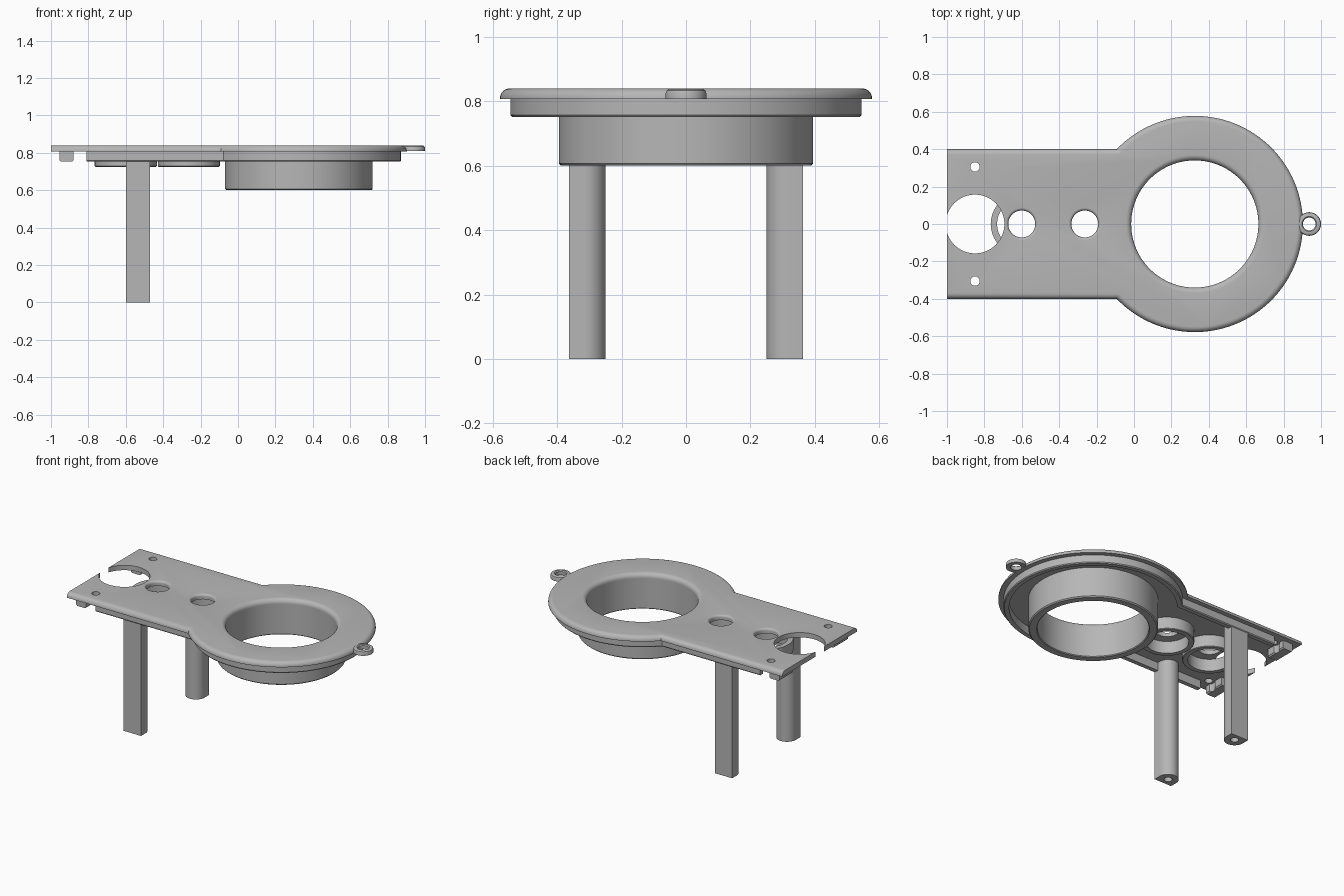
import bpy, bmesh
from math import sin, cos, pi, asin, radians, sqrt

if "Cube" in bpy.data.objects:
    bpy.data.objects.remove(bpy.data.objects["Cube"])

grey = bpy.data.materials.new("plain grey")
grey.use_nodes = True
grey.diffuse_color = (0.47, 0.47, 0.47, 1)
grey.node_tree.nodes["Principled BSDF"].inputs["Base Color"].default_value = grey.diffuse_color

TOP, UNDER, LIP = 0.84, 0.807, 0.752
RING_X, RING_R, HALF_W, END_X = 0.325, 0.578, 0.4, -1.0
FILLET = 0.03


def loft(bm, rings, wrap=False):
    """Skin closed rings of points; cap the ends or wrap back to the first."""
    rows = [[bm.verts.new(p) for p in ring] for ring in rings]
    n = len(rows[0])
    pairs = list(zip(rows, rows[1:])) + ([(rows[-1], rows[0])] if wrap else [])
    for a, b in pairs:
        for i in range(n):
            j = (i + 1) % n
            bm.faces.new((a[i], a[j], b[j], b[i]))
    if not wrap:
        bm.faces.new(rows[0][::-1])
        bm.faces.new(rows[-1])


def circle(x, y, r, z, n):
    return [(x + r * cos(2 * pi * i / n), y + r * sin(2 * pi * i / n), z) for i in range(n)]


def lathe(bm, x, y, profile, n=64, wrap=False):
    loft(bm, [circle(x, y, r, z, n) for r, z in profile], wrap)


def finish(bm, name, mirror=False):
    bmesh.ops.recalc_face_normals(bm, faces=bm.faces)
    mesh = bpy.data.meshes.new(name)
    bm.to_mesh(mesh)
    bm.free()
    mesh.materials.append(grey)
    ob = bpy.data.objects.new(name, mesh)
    bpy.context.collection.objects.link(ob)
    if mirror:
        mod = ob.modifiers.new("mirror", 'MIRROR')
        mod.use_axis = (False, True, False)
    return ob


def select(ob):
    bpy.ops.object.select_all(action='DESELECT')
    ob.select_set(True)
    bpy.context.view_layer.objects.active = ob


def smooth(ob):
    select(ob)
    bpy.ops.object.shade_smooth_by_angle(angle=radians(35))


def cut(ob, cutter):
    mod = ob.modifiers.new("holes", 'BOOLEAN')
    mod.object, mod.operation, mod.solver = cutter, 'DIFFERENCE', 'EXACT'
    select(ob)
    bpy.ops.object.modifier_apply(modifier=mod.name)
    bpy.data.objects.remove(cutter)


def outline(inset, z, x0, steps=96):
    """Keyhole outline: straight arm running into a round head."""
    r, w = RING_R - inset, HALF_W - inset
    start = pi - asin(w / r)
    arc = [-start + 2 * start * i / steps for i in range(steps + 1)]
    return ([(x0, -w, z)] + [(RING_X + r * cos(a), r * sin(a), z) for a in arc] + [(x0, w, z)])


def flared(r, f):
    """Hole profile with a rounded mouth at the top face."""
    bend = [(r + f - f * cos(a), TOP - f + f * sin(a)) for a in [pi / 2 * i / 6 for i in range(7)]]
    return [(r, UNDER - 0.1)] + bend + [(r + f, TOP + 0.05)]


# Top plate with rounded upper edge
bm = bmesh.new()
angles = [pi / 2 * i / 6 for i in range(7)]
loft(bm, [outline(0, UNDER, END_X)] +
     [outline(FILLET * (1 - cos(a)), TOP - FILLET + FILLET * sin(a), END_X) for a in angles])
plate = finish(bm, "top_plate")

# Holes through the plate
bm = bmesh.new()
lathe(bm, RING_X, 0, flared(0.34, 0.03), 96)
for x in (-0.6, -0.263):
    lathe(bm, x, 0, flared(0.072, 0.015))
lathe(bm, -0.85, 0, [(0.157, UNDER - 0.1), (0.157, TOP + 0.1)])
for y in (-0.305, 0.305):
    lathe(bm, -0.85, y, [(0.025, UNDER - 0.1), (0.025, TOP + 0.1)], 32)
cut(plate, finish(bm, "plate_cutter"))
smooth(plate)

# Lip under the plate, open at the arm's end
bm = bmesh.new()
paths = [outline(d, z, -0.81) for d, z in
         ((0.032, UNDER + 0.005), (0.032, LIP + 0.006), (0.037, LIP), (0.066, LIP), (0.066, UNDER + 0.005))]
loft(bm, list(zip(*paths)))
smooth(finish(bm, "under_lip"))

# Large collar
bm = bmesh.new()
lathe(bm, RING_X, 0, [(0.34, UNDER + 0.002), (0.34, 0.605), (0.345, 0.6), (0.388, 0.6),
                      (0.395, 0.607), (0.395, UNDER + 0.002)], 96, True)
smooth(finish(bm, "large_collar"))

# Two sockets under the small holes
for name, x in (("outer_socket", -0.6), ("inner_socket", -0.263)):
    bm = bmesh.new()
    lathe(bm, x, 0, [(0.132, UNDER + 0.002), (0.132, 0.725), (0.162, 0.725),
                     (0.166, 0.729), (0.166, UNDER + 0.002)], 64, True)
    smooth(finish(bm, name))

# Ring-shaped ear at the head
bm = bmesh.new()
lathe(bm, 0.937, 0, [(0.034, UNDER + 0.001), (0.034, TOP - 0.008), (0.04, TOP - 0.002), (0.053, TOP - 0.002),
                     (0.06, TOP - 0.006), (0.063, TOP - 0.014), (0.063, UNDER + 0.001)], 48, True)
smooth(finish(bm, "ear_ring"))

# Short end rails
bm = bmesh.new()
section = [(-0.955, UNDER + 0.005), (-0.955, LIP + 0.008), (-0.947, LIP),
           (-0.888, LIP), (-0.88, LIP + 0.008), (-0.88, UNDER + 0.005)]
loft(bm, [[(x, y, z) for x, z in section] for y in (0.22, 0.365)])
rails = finish(bm, "end_rails", mirror=True)
cutter_bm = bmesh.new()
lathe(cutter_bm, -0.85, 0.305, [(0.04, 0.7), (0.04, 0.9)], 32)
cut(rails, finish(cutter_bm, "rail_cutter"))
smooth(rails)

# D-shaped legs with a screw hole in the foot
bm = bmesh.new()
leg_x, leg_y, leg_r = -0.535, 0.315, 0.065
shape = [(leg_x + leg_r * cos(a), leg_y + leg_r * sin(a)) for a in [-pi * i / 24 for i in range(25)]]
shape += [(leg_x - leg_r, 0.364), (leg_x + leg_r, 0.364)]
loft(bm, [[(x, y, z) for x, y in shape] for z in (0, UNDER + 0.002)])
legs = finish(bm, "legs")
bm = bmesh.new()
lathe(bm, leg_x, leg_y, [(0.025, -0.1), (0.025, 0.25)], 32)
cut(legs, finish(bm, "leg_cutter"))
mod = legs.modifiers.new("mirror", 'MIRROR')
mod.use_axis = (False, True, False)
smooth(legs)
